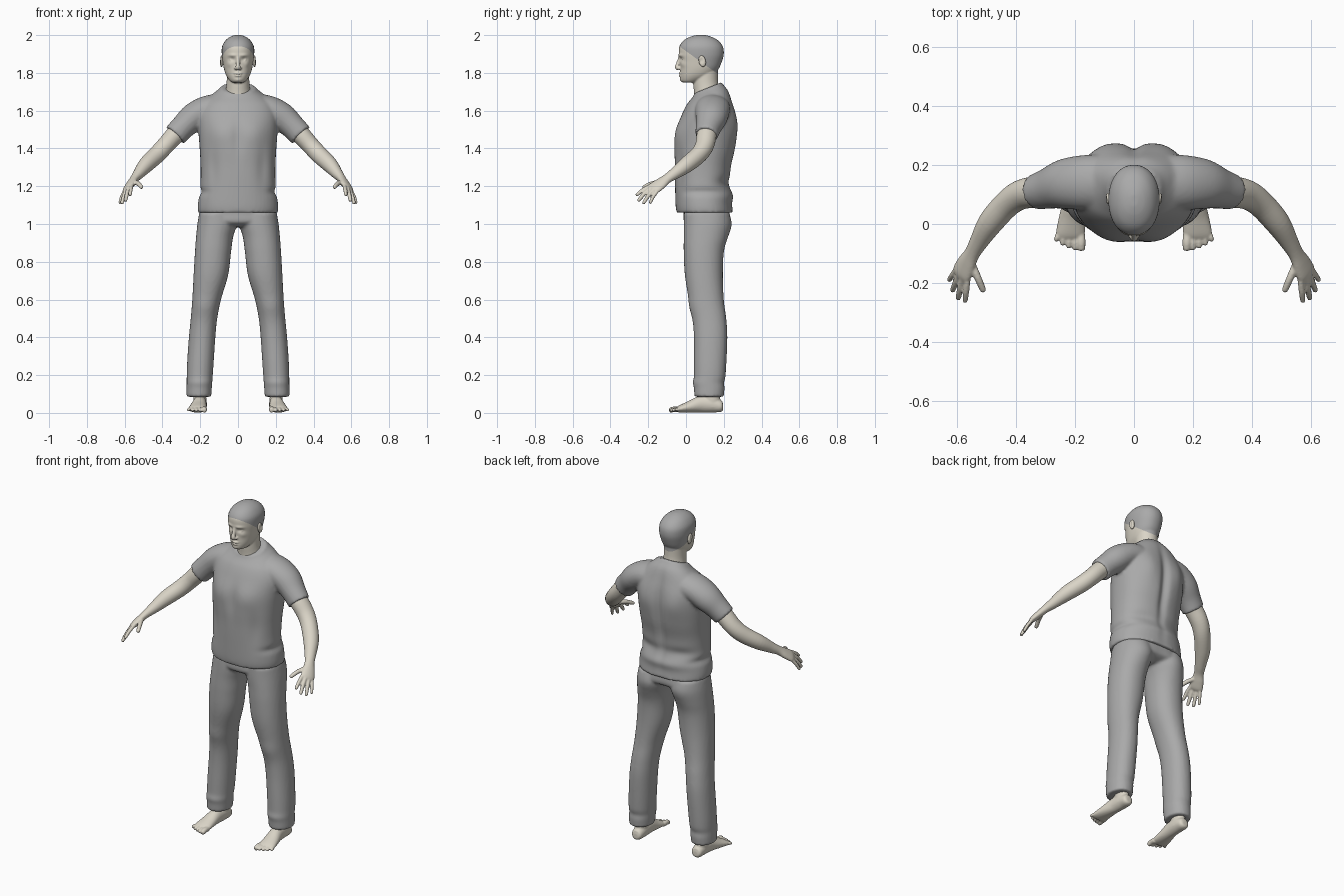
import bpy, bmesh, math
from mathutils import Vector, Matrix

if "Cube" in bpy.data.objects:
    bpy.data.objects.remove(bpy.data.objects["Cube"])


def material(name, colour):
    mat = bpy.data.materials.new(name)
    mat.use_nodes = True
    mat.diffuse_color = (*colour, 1)
    mat.node_tree.nodes["Principled BSDF"].inputs["Base Color"].default_value = (*colour, 1)
    return mat


skin = material("pale skin", (.70, .66, .57))
cloth = material("grey cloth", (.40, .40, .40))
hair = material("grey hair", (.40, .40, .40))


def spline(points, steps):
    """Smooth interpolation through tuples of any length."""
    out = []
    last = len(points) - 1
    for i in range(last):
        p0, p1, p2, p3 = (points[min(max(i + k, 0), last)] for k in (-1, 0, 1, 2))
        for s in range(steps):
            t = s / steps
            out.append([b + t / 2 * (c - a + t * (2 * a - 5 * b + 4 * c - d + t * (3 * (b - c) + d - a)))
                        for a, b, c, d in zip(p0, p1, p2, p3)])
    return out + [list(points[-1])]


def skin_rings(bm, rings):
    """Join rings of points into a closed shell."""
    loops = [[bm.verts.new(co) for co in ring] for ring in rings]
    count = len(loops[0])
    faces = [bm.faces.new(loops[0]), bm.faces.new(loops[-1])]
    for low, high in zip(loops, loops[1:]):
        for i in range(count):
            j = (i + 1) % count
            faces.append(bm.faces.new((low[i], low[j], high[j], high[i])))
    bmesh.ops.recalc_face_normals(bm, faces=faces)


def column(bm, rows, power=2.0, mirror=1, steps=5, count=48):
    """Level sections: height, front, back, left edge, right edge, tilt."""
    rings = []
    for z, front, back, x0, x1, tilt in spline(rows, steps):
        ring = []
        for i in range(count):
            a = math.tau * i / count
            c, s = math.cos(a), math.sin(a)
            dx = math.copysign(abs(c) ** (2 / power), c) * (x1 - x0) / 2
            dy = math.copysign(abs(s) ** (2 / power), s) * (back - front) / 2
            ring.append((mirror * ((x0 + x1) / 2 + dx), (front + back) / 2 + dy, z + tilt * dy))
        rings.append(ring)
    skin_rings(bm, rings)


def tube(bm, rows, side, mirror=1, steps=5, count=20):
    """Sections square to a path: x, y, z, half width along side, half thickness."""
    rows = spline(rows, steps)
    pts = [Vector(r[:3]) for r in rows]
    rings = []
    for i, row in enumerate(rows):
        t = (pts[min(i + 1, len(pts) - 1)] - pts[max(i - 1, 0)]).normalized()
        u = Vector(side)
        u = (u - t * u.dot(t)).normalized()
        v = t.cross(u)
        ring = []
        for k in range(count):
            a = math.tau * k / count
            p = pts[i] + u * math.cos(a) * row[3] + v * math.sin(a) * row[4]
            ring.append((p.x * mirror, p.y, p.z))
        rings.append(ring)
    skin_rings(bm, rings)


def digit(bm, base, tip, r, side, mirror, arch=0.0):
    """Rounded finger or toe, slightly arched in the middle."""
    a, b = Vector(base), Vector(tip)
    mid = a.lerp(b, .5) + Vector((0, 0, arch))
    end = b.lerp(mid, .15)
    tube(bm, [(*a, r, r), (*mid, r, r), (*end, r * .85, r * .85), (*b, r * .35, r * .35)], side, mirror, 4, 12)


def ball(bm, centre, radii, mirror=1, turn=0.0):
    x, y, z = centre
    m = Matrix.Translation((x * mirror, y, z)) @ Matrix.Rotation(turn, 4, "X") @ Matrix.Diagonal((*radii, 1))
    bmesh.ops.create_icosphere(bm, subdivisions=3, radius=1, matrix=m)


def finish(name, bm, voxel, mats, bumps=(), smooth=3):
    """Fuse the shells, relax them and press in soft bumps (centre, radius, push)."""
    mesh = bpy.data.meshes.new(name)
    bm.to_mesh(mesh)
    bm.free()
    obj = bpy.data.objects.new(name, mesh)
    bpy.context.collection.objects.link(obj)
    mod = obj.modifiers.new("fuse", "REMESH")
    mod.mode, mod.voxel_size = "VOXEL", voxel
    mod = obj.modifiers.new("relax", "SMOOTH")
    mod.factor, mod.iterations = .5, smooth
    graph = bpy.context.evaluated_depsgraph_get()
    fused = bpy.data.meshes.new_from_object(obj.evaluated_get(graph))
    obj.modifiers.clear()
    obj.data = fused
    for v in fused.vertices:
        shift = Vector()
        for centre, radii, push in bumps:
            d = [(p - c) / r for p, c, r in zip(v.co, centre, radii)]
            shift += Vector(push) * math.exp(-sum(k * k for k in d))
        v.co += shift
    fused.materials.clear()
    for m in mats:
        fused.materials.append(m)
    fused.polygons.foreach_set("use_smooth", [True] * len(fused.polygons))
    return obj


def both(x, y, z, radii, push):
    return [((s * x, y, z), radii, (s * push[0], push[1], push[2])) for s in (1, -1)]


# Shirt: trunk and short sleeves
bm = bmesh.new()
trunk = [(1.06, -.05, .25, .212, 0), (1.1, -.055, .245, .213, 0), (1.2, -.058, .235, .2, 0),
         (1.3, -.06, .24, .198, 0), (1.4, -.062, .262, .203, 0), (1.5, -.05, .27, .21, 0),
         (1.58, -.022, .262, .21, 0), (1.64, .005, .245, .185, .05), (1.685, .03, .225, .135, .2),
         (1.708, .04, .2, .103, .35), (1.722, .045, .19, .09, .4)]
column(bm, [(z, f, b, -w, w, t) for z, f, b, w, t in trunk], 2.25)
for s in (1, -1):
    tube(bm, [(.1, .14, 1.62, .09, .07), (.17, .14, 1.605, .092, .072), (.235, .135, 1.565, .085, .075),
              (.29, .12, 1.515, .069, .066), (.333, .108, 1.47, .06, .064)], (0, 1, 0), s, 5, 32)
folds = [((0, .27, 1.42), (.025, .1, .22), (0, -.02, 0)), ((0, .25, 1.15), (.22, .1, .03), (0, .012, 0)),
         ((0, -.06, 1.45), (.03, .05, .1), (0, .008, 0))]
folds += both(.09, -.05, 1.48, (.07, .06, .07), (0, -.01, 0))
folds += both(.1, .26, 1.53, (.06, .08, .09), (0, .012, 0))
folds += both(.13, -.04, 1.3, (.03, .1, .1), (0, .008, 0))
folds += both(.12, .23, 1.22, (.1, .1, .03), (0, -.012, 0))
folds += both(.2, .1, 1.17, (.05, .2, .02), (-.01, 0, 0))
finish("shirt", bm, .009, [cloth], folds)

# Trousers: hips and two legs
bm = bmesh.new()
column(bm, [(1.12, -.02, .22, -.19, .19, 0), (1.06, -.012, .23, -.2, .2, 0),
            (1.01, -.01, .225, -.2, .2, 0), (.985, .03, .17, -.12, .12, 0)], 2.3)
leg = [(1.06, -.01, .225, .01, .205, 0), (1, -.012, .232, .006, .215, 0), (.93, -.012, .218, .026, .222, 0),
       (.85, -.012, .2, .037, .228, 0), (.73, -.006, .195, .052, .235, 0), (.6, .015, .2, .09, .242, 0),
       (.5, .034, .213, .11, .25, 0), (.4, .042, .219, .12, .26, 0), (.25, .042, .213, .13, .27, 0),
       (.14, .042, .205, .138, .272, 0), (.085, .045, .2, .142, .272, 0)]
for s in (1, -1):
    column(bm, leg, 2.15, s)
seat = both(.1, .23, .99, (.07, .06, .07), (0, .01, 0))
seat += both(.18, .04, .56, (.06, .05, .05), (0, -.006, 0)) + both(.2, .12, .16, (.1, .2, .02), (0, -.006, 0))
finish("trousers", bm, .009, [cloth], seat)

# Arms with hands
spread = (.04, .04, -.03)
fingers = [((.563, -.185, 1.203), (.572, -.265, 1.15), .0105), ((.58, -.185, 1.19), (.596, -.255, 1.12), .011),
           ((.594, -.173, 1.178), (.615, -.228, 1.106), .0105), ((.603, -.155, 1.17), (.627, -.192, 1.108), .0095)]
for s, label in ((1, "left"), (-1, "right")):
    bm = bmesh.new()
    tube(bm, [(.26, .125, 1.54, .05, .05), (.33, .11, 1.475, .053, .05), (.385, .098, 1.415, .05, .047),
              (.43, .067, 1.367, .046, .046), (.485, .005, 1.315, .043, .042), (.525, -.06, 1.267, .032, .03),
              (.548, -.1, 1.24, .028, .022), (.566, -.133, 1.215, .036, .02), (.582, -.165, 1.192, .04, .017),
              (.59, -.18, 1.181, .032, .01)], spread, s, 5, 28)
    for base, tip, r in fingers:
        digit(bm, base, tip, r, spread, s, .006)
    digit(bm, (.553, -.125, 1.222), (.508, -.23, 1.192), .0125, spread, s, .008)
    finish(label + "_arm", bm, .0045, [skin], smooth=2)

# Feet with toes
for s, label in ((1, "left"), (-1, "right")):
    bm = bmesh.new()
    tube(bm, [(.2, .197, .032, .016, .016), (.2, .185, .033, .031, .03), (.2, .14, .044, .036, .042),
              (.203, .08, .046, .037, .044), (.21, .02, .032, .044, .031), (.215, -.03, .021, .049, .02),
              (.216, -.05, .016, .045, .012)], (1, 0, 0), s, 5, 28)
    column(bm, [(.03, .09, .185, .165, .235, 0), (.1, .085, .18, .168, .236, 0), (.2, .08, .18, .16, .24, 0)], 2, s)
    for i in range(5):
        x, r = .18 + .0195 * i, .015 if i == 0 else .0105 - .0005 * i
        digit(bm, (x, -.035, .018), (x - .002 + .002 * i, -.09 + .002 * i * i, .0125), r, (1, 0, 0), s, .004)
    finish(label + "_foot", bm, .0045, [skin], smooth=2)

# Head and neck, with modelled face
bm = bmesh.new()
skull = [(1.748, -.012, .05, .025, 0), (1.757, -.025, .08, .042, 0), (1.785, -.031, .14, .062, 0),
         (1.82, -.031, .172, .074, 0), (1.86, -.034, .19, .081, 0), (1.9, -.038, .2, .086, 0),
         (1.94, -.035, .195, .084, 0), (1.972, -.012, .17, .066, 0), (1.992, .025, .132, .04, 0),
         (2.001, .06, .1, .012, 0)]
column(bm, [(z, f, b, -w, w, t) for z, f, b, w, t in skull], 2.15)
column(bm, [(1.64, .045, .2, -.08, .08, 0), (1.7, .042, .182, -.066, .066, 0), (1.75, .038, .17, -.06, .06, 0),
            (1.82, .04, .17, -.06, .06, 0)])
tube(bm, [(0, -.032, 1.885, .009, .008), (0, -.042, 1.85, .01, .01), (0, -.046, 1.83, .014, .013),
          (0, -.038, 1.818, .012, .008)], (1, 0, 0))
ball(bm, (0, -.031, 1.797), (.022, .009, .006))
ball(bm, (0, -.03, 1.786), (.019, .009, .006))
for s in (1, -1):
    ball(bm, (.012, -.036, 1.824), (.009, .011, .007), s)
    ball(bm, (.033, -.018, 1.871), (.013, .012, .011), s)
face = both(.033, -.03, 1.872, (.018, .03, .011), (0, .009, 0))
face += both(.033, -.035, 1.893, (.024, .03, .008), (0, -.005, 0))
face += both(.05, -.02, 1.845, (.016, .03, .014), (0, -.004, 0))
face += [((0, -.03, 1.762), (.02, .02, .012), (0, -.005, 0)), ((0, -.03, 1.7915), (.025, .02, .003), (0, .004, 0))]
head = finish("head", bm, .0045, [skin, hair], face, 2)

# Hairline slopes from the forehead down to the nape
normal, origin = Vector((0, .72, 1)).normalized(), Vector((0, -.03, 1.937))
bm = bmesh.new()
bm.from_mesh(head.data)
bmesh.ops.bisect_plane(bm, geom=bm.verts[:] + bm.edges[:] + bm.faces[:], plane_co=origin, plane_no=normal)
for f in bm.faces:
    f.material_index = int((f.calc_center_median() - origin).dot(normal) > 0)
bm.to_mesh(head.data)
bm.free()

# Ears
for s, label in ((1, "left"), (-1, "right")):
    bm = bmesh.new()
    ball(bm, (.087, .086, 1.862), (.01, .019, .032), s, .2)
    dent = [((s * .1, .083, 1.866), (.02, .009, .016), (-s * .007, 0, 0))]
    finish(label + "_ear", bm, .0035, [skin], dent, 1)
